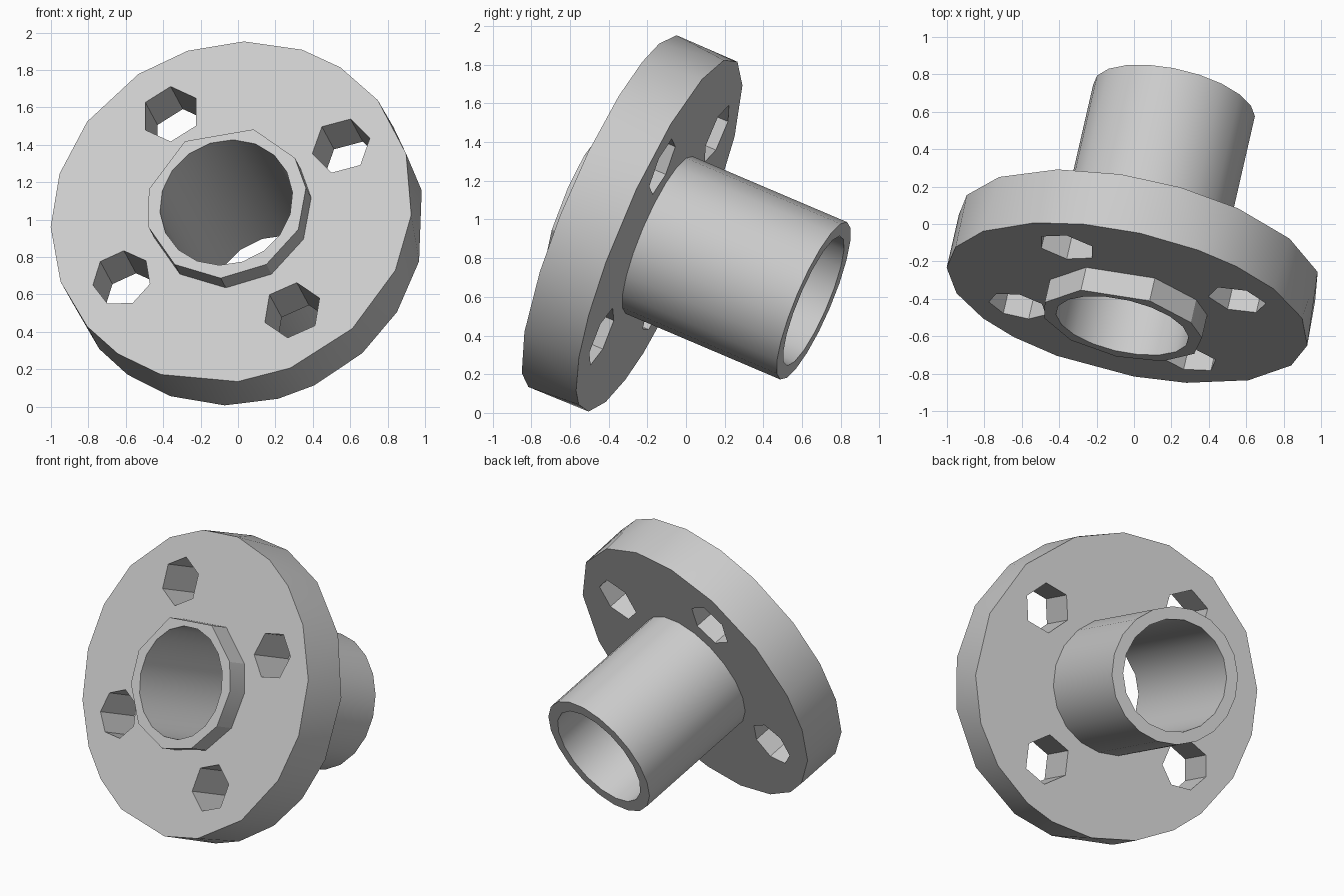
import bpy
import bmesh
from math import sin, cos, radians
from mathutils import Vector

default = bpy.data.objects.get("Cube")
if default:
    bpy.data.objects.remove(default, do_unlink=True)

# Tilted axis of the part, with the flange's front centre as origin
axis = Vector((0.207, 0.900, -0.383)).normalized()
side = (Vector((1, 0, 0)) - axis * axis.x).normalized()
up = side.cross(axis)
if up.z < 0:
    up = -up
origin = Vector((-0.035, -0.422, 1.04))


def polar(radius, angle):
    return (side * cos(radians(angle)) + up * sin(radians(angle))) * radius


def regular(sides, phase=0):
    return [phase + 360 * i / sides for i in range(sides)]


def prism(name, radius, start, end, front, back=None, offset=Vector()):
    """Closed solid between two rings of angles at two stations on the axis."""
    bm = bmesh.new()
    for station, angles in ((start, front), (end, back or front)):
        for angle in angles:
            bm.verts.new(origin + axis * station + offset + polar(radius, angle))
    bmesh.ops.convex_hull(bm, input=bm.verts)
    bmesh.ops.dissolve_limit(bm, angle_limit=0.01, verts=bm.verts, edges=bm.edges)
    bmesh.ops.recalc_face_normals(bm, faces=bm.faces)
    mesh = bpy.data.meshes.new(name)
    bm.to_mesh(mesh)
    bm.free()
    obj = bpy.data.objects.new(name, mesh)
    bpy.context.collection.objects.link(obj)
    return obj


# Main flange disc, slightly uneven facets front and back
front_rim = [86, 67, 53, 36, 15, -6, -25, -48, -71, -88,
             -113, -129, -143, -161, 180, 162, 143, 121, 104]
back_rim = [96, 77, 57, 34, 10, -14, -32, -49, -67, -79,
            -96, -114, -130, -143, -162, 180, 163, 141, 117]
flange = prism("flanged_sleeve", 0.988, 0, 0.315, front_rim, back_rim)

# Short faceted boss in front and long round sleeve behind
boss_rim = [165, 121, 70, 31, 6, -26, -60, -94, -130, -166]
boss = prism("front_boss", 0.438, -0.135, 0.1, boss_rim)
sleeve = prism("rear_sleeve", 0.442, 0.2, 1.202, regular(20))

# Bore and four bolt hole cutters
cutters = [prism("bore_cutter", 0.363, -0.4, 1.5, regular(18, 4))]
for i, (sides, phase) in enumerate(((6, 11), (6, 30), (7, 86), (6, 21))):
    cutters.append(prism("bolt_hole_cutter", 0.16, -0.2, 0.5,
                         regular(sides, phase), offset=polar(0.685, 29 + 90 * i)))

# Join the solids, then cut the holes
helpers = [boss, sleeve] + cutters
for obj in helpers:
    obj.hide_render = True
    mod = flange.modifiers.new(obj.name, 'BOOLEAN')
    mod.operation = 'DIFFERENCE' if obj in cutters else 'UNION'
    mod.solver = 'EXACT'
    mod.object = obj
bpy.context.view_layer.update()
depsgraph = bpy.context.evaluated_depsgraph_get()
result = bpy.data.meshes.new_from_object(flange.evaluated_get(depsgraph))
flange.modifiers.clear()
flange.data = result
for obj in helpers:
    bpy.data.objects.remove(obj, do_unlink=True)

# Plain grey material
grey = bpy.data.materials.new("light_grey")
grey.use_nodes = True
color = (0.6, 0.6, 0.6, 1)
grey.diffuse_color = color
grey.node_tree.nodes["Principled BSDF"].inputs["Base Color"].default_value = color
flange.data.materials.clear()
flange.data.materials.append(grey)

# Smooth the round walls, keep the corners sharp
bpy.ops.object.select_all(action='DESELECT')
flange.select_set(True)
bpy.context.view_layer.objects.active = flange
bpy.ops.object.shade_smooth_by_angle(angle=radians(30))
